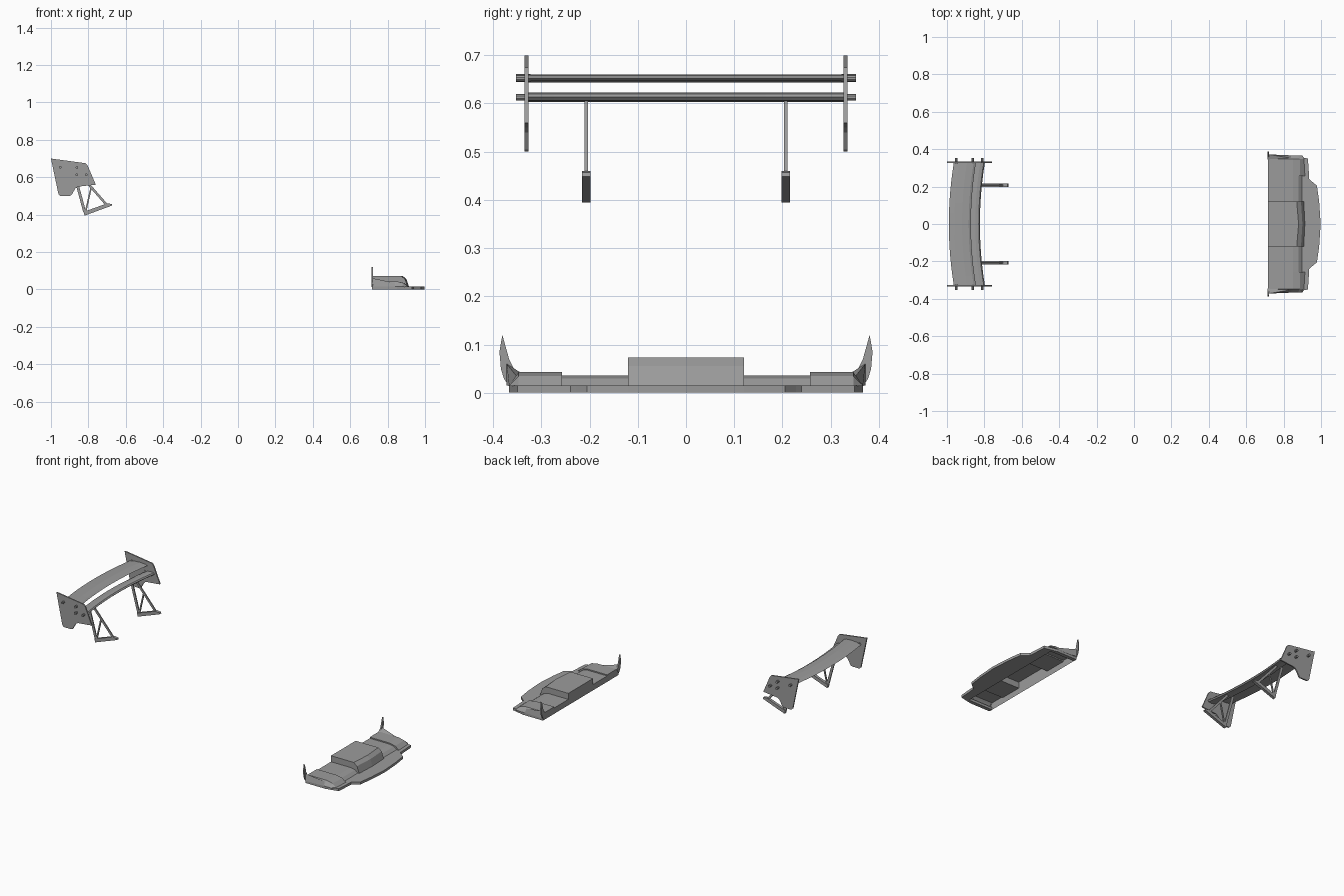
import bpy
import bmesh
from math import pi
from mathutils import Vector

cube = bpy.data.objects.get("Cube")
if cube:
    bpy.data.objects.remove(cube)

grey = bpy.data.materials.new("plain_grey")
grey.use_nodes = True
grey.diffuse_color = (0.33, 0.33, 0.33, 1)
grey.node_tree.nodes["Principled BSDF"].inputs["Base Color"].default_value = (0.33, 0.33, 0.33, 1)


def finish(name, bm):
    bmesh.ops.recalc_face_normals(bm, faces=bm.faces)
    mesh = bpy.data.meshes.new(name)
    bm.to_mesh(mesh)
    bm.free()
    mesh.materials.append(grey)
    obj = bpy.data.objects.new(name, mesh)
    bpy.context.collection.objects.link(obj)
    return obj


def loft(name, rings, closed=True):
    """Skin a row of equal sections; closed sections get end caps."""
    bm = bmesh.new()
    rows = [[bm.verts.new(p) for p in ring] for ring in rings]
    n = len(rows[0])
    for a, b in zip(rows, rows[1:]):
        for i in range(n if closed else n - 1):
            j = (i + 1) % n
            bm.faces.new((a[i], a[j], b[j], b[i]))
    if closed:
        bm.faces.new(rows[0])
        bm.faces.new(rows[-1])
    return finish(name, bm)


def side_plate(name, outline, y, thick):
    """Prism with an x-z outline, standing across y."""
    return loft(name, [[(x, y + s * thick / 2, z) for x, z in outline] for s in (-1, 1)])


def strut(name, start, end, y, wide, thick):
    a, b = Vector(start), Vector(end)
    n = (b - a).orthogonal().normalized() * wide / 2
    return side_plate(name, [a + n, b + n, b - n, a - n], y, thick)


# Rear wing blades, bowed backward in the middle
def blade(name, back, front, z, thick):
    chord = front - back
    shape = [(0, 0), (0.25, 0.35), (0.6, 0.5), (0.9, 0.35), (1, 0),
             (0.9, -0.35), (0.6, -0.5), (0.25, -0.35)]
    rings = []
    for i in range(-6, 7):
        t = i / 6
        bow = 0.027 * t * t
        rings.append([(back + bow + u * chord, t * 0.33, z + v * thick) for u, v in shape])
    loft(name, rings)


blade("upper_wing_blade", -0.99, -0.872, 0.652, 0.016)
blade("lower_wing_blade", -0.885, -0.824, 0.613, 0.019)

plate = [(-1, 0.70), (-0.815, 0.675), (-0.805, 0.665), (-0.76, 0.56), (-0.855, 0.55),
         (-0.87, 0.54), (-0.89, 0.505), (-0.90, 0.50), (-0.95, 0.50), (-0.96, 0.51)]
bolts = [(-0.95, 0.654), (-0.862, 0.652), (-0.862, 0.613), (-0.812, 0.613)]

for side, label in ((1, "left"), (-1, "right")):
    # End plate and its bolts
    side_plate("end_plate_" + label, plate, side * 0.331, 0.008)
    for i, (x, z) in enumerate(bolts):
        bpy.ops.mesh.primitive_cylinder_add(vertices=10, radius=0.007, depth=0.03,
                                            location=(x, side * 0.338, z),
                                            rotation=(pi / 2, 0, 0))
        bolt = bpy.context.object
        bolt.name = f"bolt_{label}_{i + 1}"
        bolt.data.materials.append(grey)
    # Wing stand: two uprights, a diagonal and a foot
    y = side * 0.207
    strut("rear_upright_" + label, (-0.82, 0.415), (-0.873, 0.61), y, 0.015, 0.007)
    strut("front_upright_" + label, (-0.702, 0.452), (-0.84, 0.61), y, 0.013, 0.007)
    strut("diagonal_strut_" + label, (-0.815, 0.415), (-0.784, 0.55), y, 0.008, 0.007)
    side_plate("stand_foot_" + label, [(-0.826, 0.415), (-0.82, 0.395), (-0.672, 0.449),
                                       (-0.675, 0.457), (-0.70, 0.46)], y, 0.017)
    # Upright fin at the rear corner of the splitter
    fin = [(0.345, 0.043), (0.357, 0.05), (0.367, 0.07), (0.381, 0.12),
           (0.387, 0.085), (0.384, 0.05), (0.378, 0.03), (0.367, 0.013)]
    rings = [[(x, side * fy, fz) for fy, fz in fin] for x in (0.713, 0.721)]
    loft("corner_fin_" + label, rings)
    # Fairing between fin and raised panel
    loft("fin_fairing_" + label,
         [[(0.72, side * 0.345, 0.043), (0.72, side * 0.372, 0.06), (0.72, side * 0.372, 0.015)],
          [(0.84, side * 0.345, 0.042), (0.84, side * 0.352, 0.035), (0.84, side * 0.367, 0.015)]])

# Raised hollow body of the splitter: stations of y, height, crest x, foot x
half = [(0, 0.073, 0.88, 0.914), (0.12, 0.073, 0.87, 0.908), (0.12, 0.036, 0.85, 0.90),
        (0.257, 0.036, 0.85, 0.90), (0.257, 0.043, 0.85, 0.915),
        (0.347, 0.043, 0.85, 0.91), (0.367, 0.015, 0.84, 0.90)]
stations = [(-y, h, a, b) for y, h, a, b in half[:0:-1]] + half
rings = []
for y, h, crest, foot in stations:
    rings.append([(0.716, y, 0), (0.716, y, h), (crest, y, h),
                  (crest + (foot - crest) * 0.6, y, 0.015 + (h - 0.015) * 0.7),
                  (foot, y, 0.014)])
loft("splitter_body", rings, closed=False)

# Flat lip with a rim running back along both sides
edge = [(0.716, 0.367), (0.85, 0.367), (0.93, 0.35), (0.937, 0.24),
        (0.95, 0.228), (0.978, 0.205), (0.99, 0.12)]
inner = [(0.88, 0.345), (0.716, 0.345)]
outline = edge + [(0.998, 0)] + [(x, -y) for x, y in edge[::-1]]
outline += [(x, -y) for x, y in inner[::-1]] + inner
loft("splitter_lip", [[(x, y, z) for x, y in outline] for z in (0, 0.015)])
